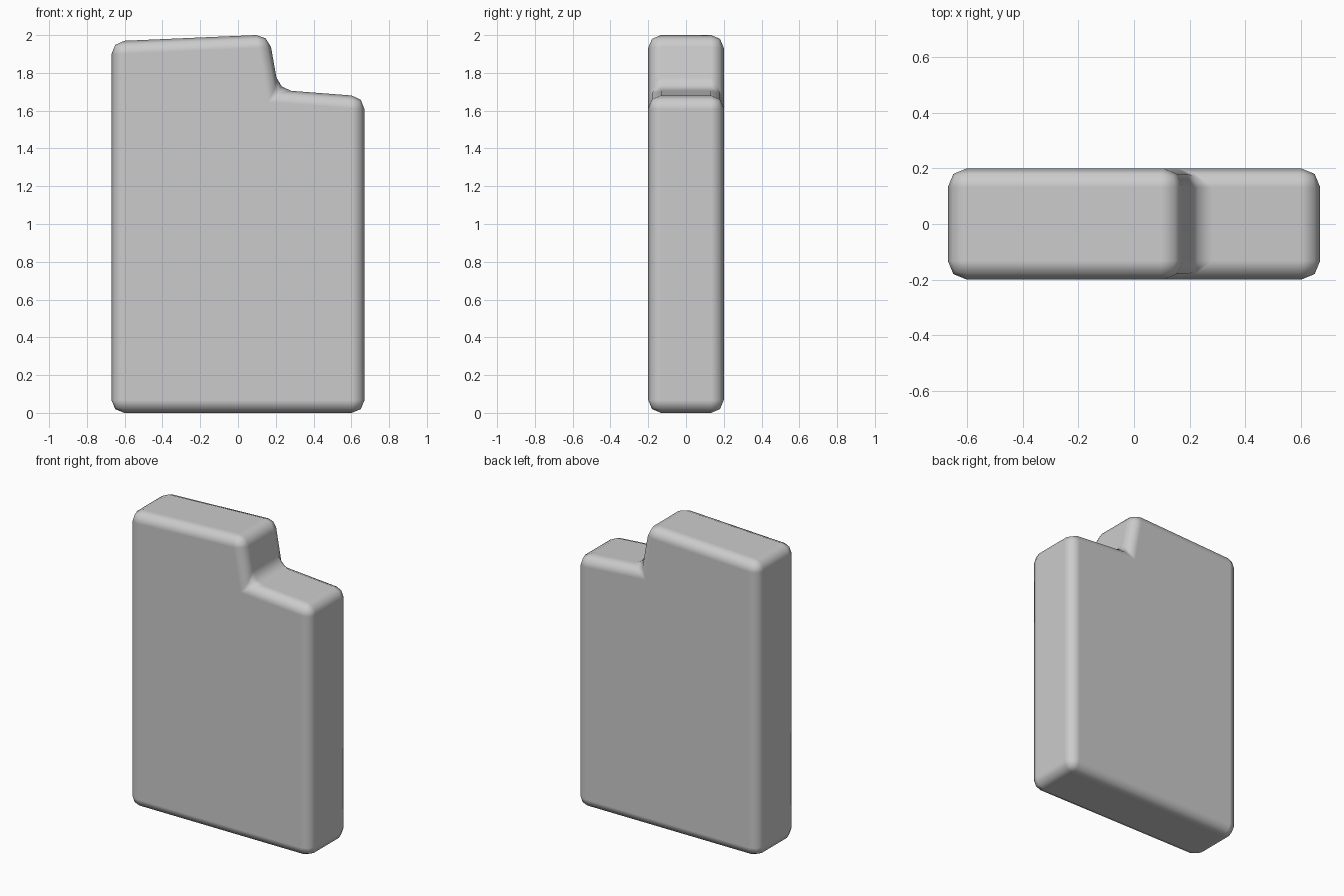
import bpy, bmesh

if "Cube" in bpy.data.objects:
    bpy.data.objects.remove(bpy.data.objects["Cube"])

# Front outline of the slab: sloped top, with a step down at the right
profile = [(-0.67, 0), (0.67, 0), (0.67, 1.675), (0.215, 1.71),
           (0.163, 2.003), (-0.67, 1.967)]
half_depth = 0.2

bm = bmesh.new()
face = bm.faces.new([bm.verts.new((x, -half_depth, z)) for x, z in profile])
ext = bmesh.ops.extrude_face_region(bm, geom=[face])
moved = [g for g in ext["geom"] if isinstance(g, bmesh.types.BMVert)]
bmesh.ops.translate(bm, verts=moved, vec=(0, 2 * half_depth, 0))
bmesh.ops.recalc_face_normals(bm, faces=bm.faces)
for f in bm.faces:
    f.smooth = True

mesh = bpy.data.meshes.new("stepped_slab")
bm.to_mesh(mesh)
bm.free()
slab = bpy.data.objects.new("stepped_slab", mesh)
bpy.context.collection.objects.link(slab)

# Rounded edges on every side, keeping the large faces flat
bevel = slab.modifiers.new("rounded_edges", "BEVEL")
bevel.width = 0.068
bevel.segments = 2
bevel.limit_method = "ANGLE"
bevel.harden_normals = True
